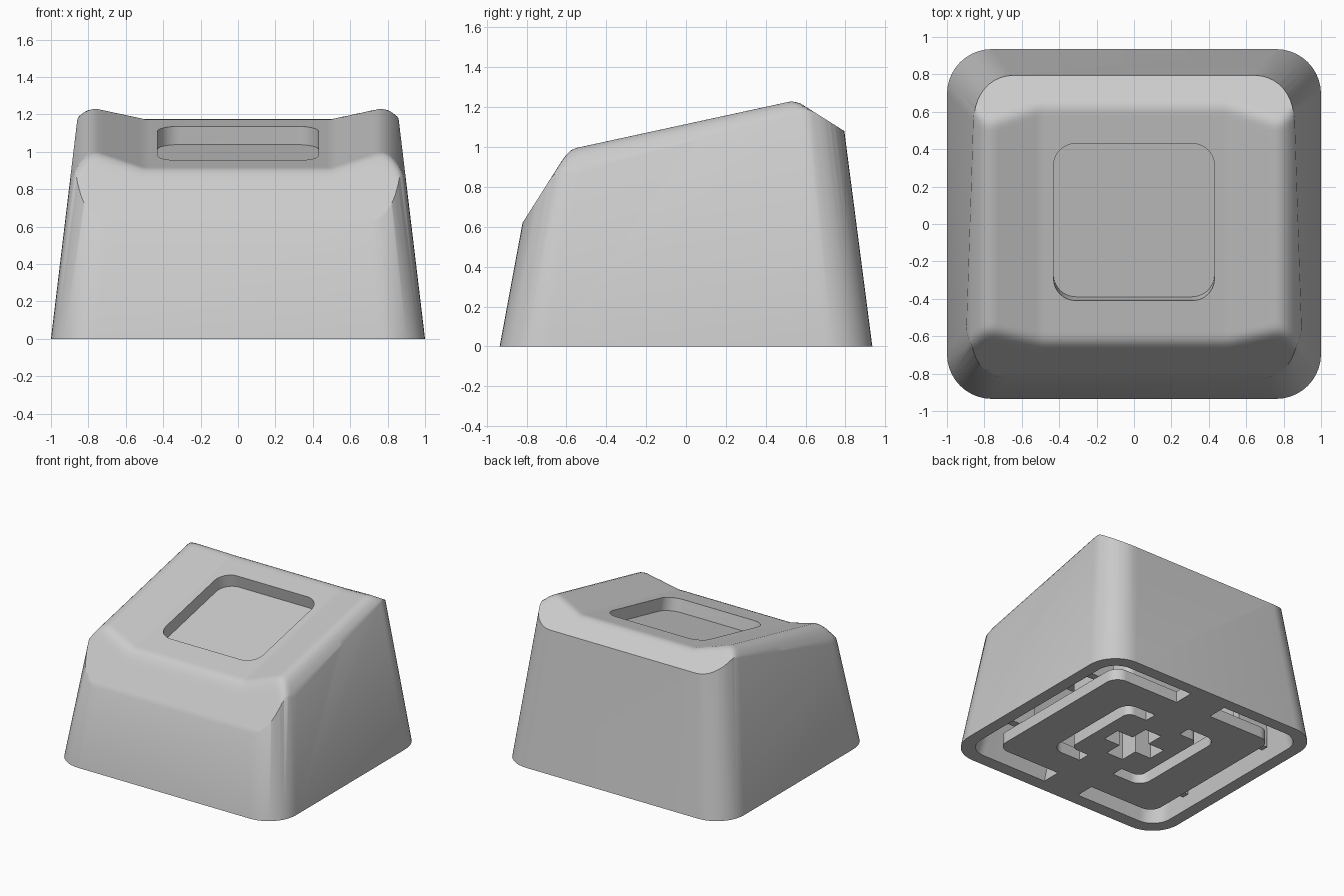
import bpy, bmesh, math
from mathutils import Matrix

cube = bpy.data.objects.get("Cube")
if cube:
    bpy.data.objects.remove(cube, do_unlink=True)

# Single body colour
grey = bpy.data.materials.new("light grey plastic")
grey.use_nodes = True
grey.diffuse_color = (0.6, 0.6, 0.6, 1)
grey.node_tree.nodes["Principled BSDF"].inputs["Base Color"].default_value = (0.6, 0.6, 0.6, 1)

SLOPE = 0.217          # tilt of the top face
CORNER_STEPS = 10


def to_object(name, bm):
    bmesh.ops.recalc_face_normals(bm, faces=bm.faces)
    mesh = bpy.data.meshes.new(name)
    bm.to_mesh(mesh)
    bm.free()
    mesh.materials.append(grey)
    obj = bpy.data.objects.new(name, mesh)
    bpy.context.collection.objects.link(obj)
    return obj


def loft(name, levels):
    """Solid through rounded rectangles given as (z, half x, front y, back y, radius)."""
    bm = bmesh.new()
    rings = []
    for z, hx, front, back, r in levels:
        ring = []
        corners = [(hx - r, back - r), (r - hx, back - r),
                   (r - hx, front + r), (hx - r, front + r)]
        for i, (cx, cy) in enumerate(corners):
            for k in range(CORNER_STEPS + 1):
                a = math.pi / 2 * (i + k / CORNER_STEPS)
                ring.append(bm.verts.new((cx + r * math.cos(a), cy + r * math.sin(a), z)))
        rings.append(ring)
    for low, high in zip(rings, rings[1:]):
        for i in range(len(low)):
            j = (i + 1) % len(low)
            bm.faces.new((low[i], low[j], high[j], high[i]))
    bm.faces.new(rings[0][::-1])
    bm.faces.new(rings[-1])
    return to_object(name, bm)


def prism(name, half, z0, z1, r):
    hx, hy = half
    return loft(name, [(z, hx, -hy, hy, r) for z in (z0, z1)])


def box(name, x0, x1, y0, y1, z0, z1):
    bm = bmesh.new()
    size = Matrix.Diagonal((x1 - x0, y1 - y0, z1 - z0, 1))
    centre = Matrix.Translation(((x0 + x1) / 2, (y0 + y1) / 2, (z0 + z1) / 2))
    bmesh.ops.create_cube(bm, size=1, matrix=centre @ size)
    return to_object(name, bm)


def cut(obj, cutter):
    """Subtract the cutter, bake the result and drop the cutter."""
    cutter.hide_render = True
    mod = obj.modifiers.new("cut", "BOOLEAN")
    mod.operation, mod.solver, mod.object = "DIFFERENCE", "EXACT", cutter
    bpy.context.view_layer.update()
    graph = bpy.context.evaluated_depsgraph_get()
    mesh = bpy.data.meshes.new_from_object(obj.evaluated_get(graph))
    obj.modifiers.clear()
    obj.data = mesh
    bpy.data.objects.remove(cutter, do_unlink=True)


def soft_min(a, b, k=0.05):
    h = max(k - abs(a - b), 0) / k
    return min(a, b) - h * h * k / 4


def top_height(x, y):
    """Tilted dished top with raised side rims and front and back chamfers."""
    a = abs(x)
    rim = 0.072 * min(max((a - 0.5) / 0.25, 0), 1)
    rim -= 8 * max(a - 0.77, 0) ** 2
    top = 0.902 + SLOPE * (y + 0.65) + rim
    front = 0.62 + 1.58 * (y + 0.82)
    back = 1.08 - 0.63 * (y - 0.795)
    return soft_min(soft_min(top, front), back, 0.03)


# Tapered body, taller than needed, then trimmed by the top surface
body = loft("cap_body", [(0, 1, -0.935, 0.935, 0.24),
                         (1.4, 0.832, -0.676, 0.753, 0.22)])
bm = bmesh.new()
bmesh.ops.create_grid(bm, x_segments=84, y_segments=84, size=1.05)
for v in bm.verts:
    v.co.z = top_height(v.co.x, v.co.y)
lid = bmesh.ops.extrude_face_region(bm, geom=bm.faces[:])
for v in lid["geom"]:
    if isinstance(v, bmesh.types.BMVert):
        v.co.z = 2
cut(body, to_object("top_cutter", bm))

# Rounded square pocket, square to the tilted top
pocket = prism("pocket_cutter", (0.43, 0.43), -0.1, 0.3, 0.12)
pocket.data.transform(Matrix.Translation((0, 0.01, 0.902 + SLOPE * 0.66))
                      @ Matrix.Rotation(math.atan(SLOPE), 4, "X"))
cut(body, pocket)

# Hollow underside
cut(body, loft("cavity_cutter", [(-0.05, 0.91, -0.845, 0.845, 0.16),
                                 (0.7, 0.8, -0.62, 0.74, 0.14)]))

# Bottom plate with a central opening
plate = prism("bottom_plate", (0.74, 0.675), 0, 0.09, 0.1)
cut(plate, prism("opening_cutter", (0.43, 0.43), -0.1, 0.3, 0.1))

# Central stem with a cross socket
stem = prism("stem", (0.33, 0.33), 0, 0.72, 0.06)
for hx, hy in ((0.22, 0.075), (0.075, 0.22)):
    cut(stem, box("socket_cutter", -hx, hx, -hy, hy, -0.1, 0.4))

# Bridges across the slots, and inner ribs on both sides
parts = [body, plate, stem]
for side, label in ((1, "back"), (-1, "front")):
    for where, near, far in (("outer", 0.67, 0.85), ("inner", 0.325, 0.435)):
        y0, y1 = sorted((side * near, side * far))
        parts.append(box(f"{label}_{where}_bridge", -0.16, 0.16, y0, y1, 0, 0.09))
    for flank, hand in ((1, "left"), (-1, "right")):
        x0, x1 = sorted((flank * 0.6, flank * 0.87))
        parts.append(box(f"{label}_{hand}_rib", x0, x1,
                         side * 0.45 - 0.03, side * 0.45 + 0.03, 0.09, 0.71))

# Smooth shading with sharp edges kept
bpy.ops.object.select_all(action="DESELECT")
for obj in parts:
    obj.select_set(True)
bpy.context.view_layer.objects.active = body
bpy.ops.object.shade_smooth_by_angle(angle=math.radians(38))
